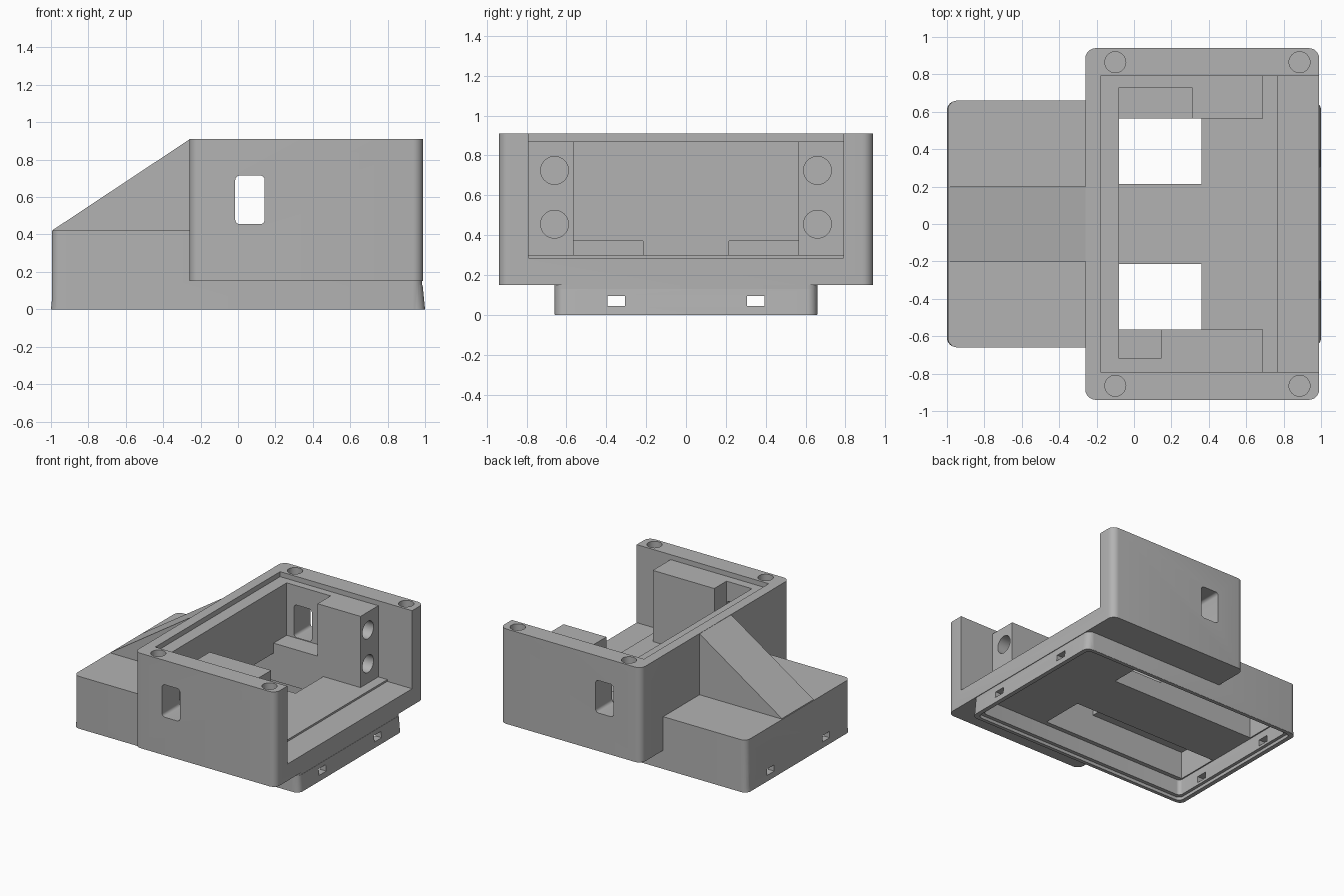
import bpy, bmesh, math
from mathutils import Matrix

if "Cube" in bpy.data.objects:
    bpy.data.objects.remove(bpy.data.objects["Cube"])

grey = bpy.data.materials.new("plain grey")
grey.diffuse_color = (0.45, 0.45, 0.45, 1)
grey.use_nodes = True
grey.node_tree.nodes["Principled BSDF"].inputs["Base Color"].default_value = grey.diffuse_color


def finish(name, bm):
    bmesh.ops.recalc_face_normals(bm, faces=bm.faces)
    me = bpy.data.meshes.new(name)
    bm.to_mesh(me)
    bm.free()
    me.materials.append(grey)
    ob = bpy.data.objects.new(name, me)
    bpy.context.collection.objects.link(ob)
    return ob


def prism(name, pts, vec):
    """Extrude a closed outline along vec."""
    bm = bmesh.new()
    face = bm.faces.new([bm.verts.new(p) for p in pts])
    ext = bmesh.ops.extrude_face_region(bm, geom=[face])
    verts = [v for v in ext["geom"] if isinstance(v, bmesh.types.BMVert)]
    bmesh.ops.translate(bm, vec=vec, verts=verts)
    return finish(name, bm)


def round_rect(a0, a1, b0, b1, r, n=6):
    if r == 0:
        return [(a0, b0), (a1, b0), (a1, b1), (a0, b1)]
    pts = []
    corners = [(a1 - r, b1 - r), (a0 + r, b1 - r), (a0 + r, b0 + r), (a1 - r, b0 + r)]
    for k, (ca, cb) in enumerate(corners):
        for i in range(n + 1):
            t = math.pi / 2 * (k + i / n)
            pts.append((ca + r * math.cos(t), cb + r * math.sin(t)))
    return pts


def box(name, x0, x1, y0, y1, z0, z1, r=0):
    pts = [(x, y, z0) for x, y in round_rect(x0, x1, y0, y1, r)]
    return prism(name, pts, (0, 0, z1 - z0))


def combine(target, other, op):
    mod = target.modifiers.new("combine", "BOOLEAN")
    mod.operation = op
    mod.solver = "EXACT"
    mod.object = other
    bpy.context.view_layer.objects.active = target
    bpy.ops.object.modifier_apply(modifier=mod.name)
    bpy.data.objects.remove(other, do_unlink=True)


def cylinder(name, centre, radius, depth, along_x=False):
    bm = bmesh.new()
    m = Matrix.Translation(centre)
    if along_x:
        m = m @ Matrix.Rotation(math.pi / 2, 4, "Y")
    bmesh.ops.create_cone(bm, cap_ends=True, segments=32, radius1=radius,
                          radius2=radius, depth=depth, matrix=m)
    return finish(name, bm)


# Base with low deck, wide upper housing, sloped ramp
shell = box("housing", -0.995, 0.985, -0.66, 0.66, 0.001, 0.42, 0.05)
combine(shell, box("upper", -0.26, 0.99, -0.94, 0.94, 0.15, 0.91, 0.055), "UNION")
combine(shell, prism("ramp", [(-0.99, -0.2, 0.40), (-0.99, -0.2, 0.424), (-0.26, -0.2, 0.908),
                              (-0.22, -0.2, 0.908), (-0.22, -0.2, 0.40)], (0, 0.4, 0)), "UNION")

# Slightly flared foot
foot = box("foot", -1, 1, -0.658, 0.658, 0, 0.13, 0.05)
for v in foot.data.vertices:
    if v.co.z > 0.1:
        v.co.x *= 0.987
combine(shell, foot, "UNION")


def cut(*args):
    combine(shell, box("cutter", *args), "DIFFERENCE")


# Upper cavity: lid ledge, open bay, middle well, lowered sill
cut(-0.18, 1.2, -0.79, 0.79, 0.87, 1.1)
cut(0.69, 1.2, -0.79, 0.79, 0.30, 1.0)
cut(-0.08, 0.75, -0.565, 0.565, 0.30, 1.0)
cut(0.77, 1.2, -0.79, 0.79, 0.285, 0.6)
# Pockets inside the two windows
cut(-0.08, 0.31, 0.5, 0.73, 0.45, 1.0)
cut(-0.08, 0.145, -0.72, -0.5, 0.45, 1.0)

# Underside hollow with a stepped lip
cut(-0.94, 0.94, -0.60, 0.60, -0.1, 0.15, 0.03)
cut(-0.965, 0.965, -0.63, 0.63, -0.1, 0.025, 0.04)

for s in (-1, 1):
    ya, yb = sorted((s * 0.215, s * 0.565))
    # Floor openings, and channels under the deck
    cut(-0.08, 0.36, ya, yb, 0.05, 0.5)
    cut(-0.93, 0.0, ya, yb, 0.05, 0.37)
    # Clip slots through both end walls
    ya, yb = sorted((s * 0.305, s * 0.395))
    cut(-1.2, 1.2, ya, yb, 0.045, 0.095)
    # Lid screw holes
    for x in (-0.1, 0.885):
        combine(shell, cylinder("cutter", (x, s * 0.865, 0.91), 0.056, 0.3), "DIFFERENCE")
    # Mounting holes in the block faces
    for z in (0.455, 0.725):
        combine(shell, cylinder("cutter", (0.69, s * 0.66, z), 0.07, 0.4, True), "DIFFERENCE")

# Side windows through both walls
window = [(x, -1.2, z) for x, z in round_rect(-0.015, 0.143, 0.455, 0.715, 0.025)]
combine(shell, prism("cutter", window, (0, 2.4, 0)), "DIFFERENCE")

# One material and crisp edges
shell.data.materials.clear()
shell.data.materials.append(grey)
for p in shell.data.polygons:
    p.material_index = 0
bpy.ops.object.select_all(action="DESELECT")
shell.select_set(True)
bpy.context.view_layer.objects.active = shell
bpy.ops.object.shade_smooth_by_angle(angle=math.radians(30))
